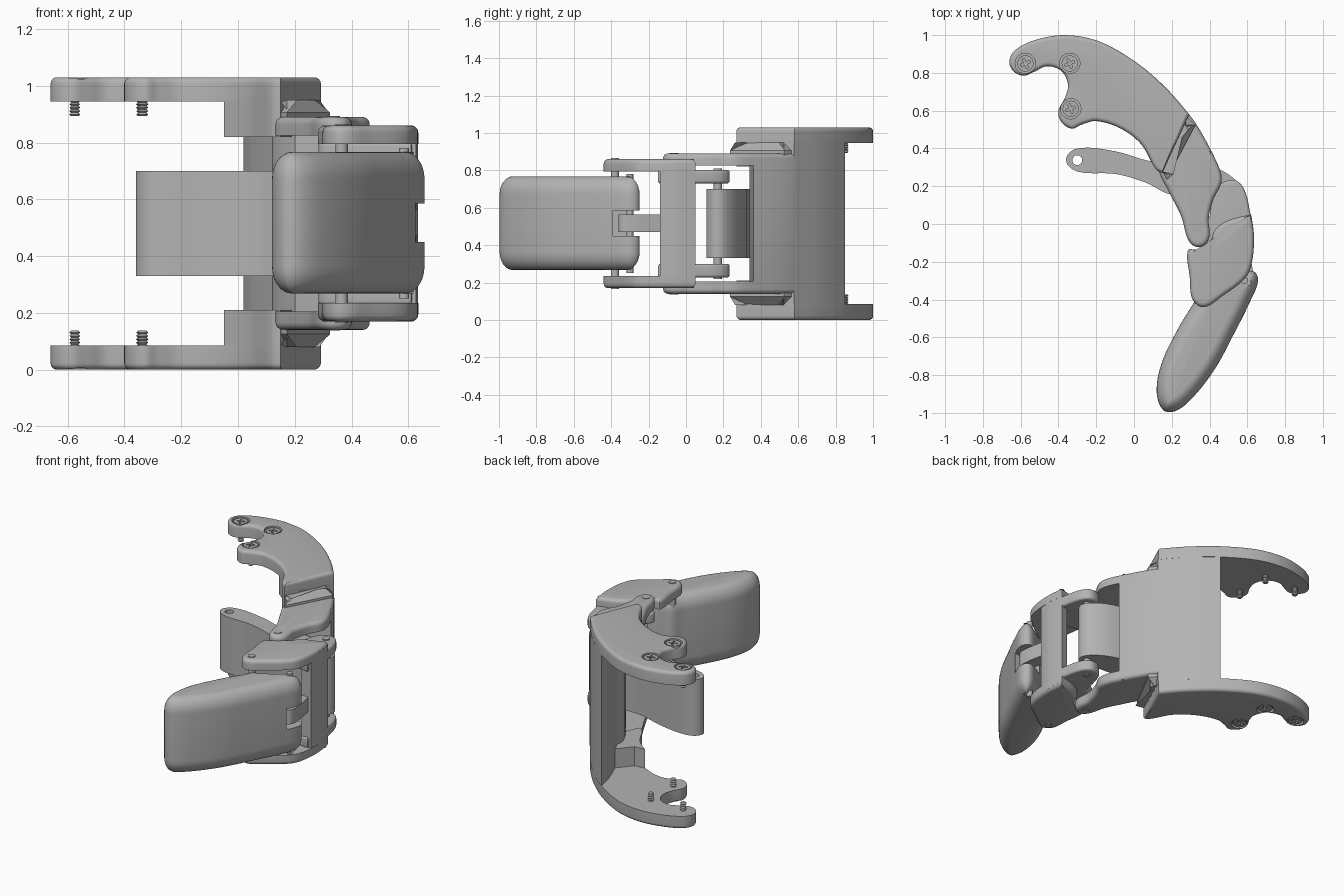
import bpy, bmesh, math
from mathutils import Vector, Matrix

if "Cube" in bpy.data.objects:
    bpy.data.objects.remove(bpy.data.objects["Cube"])

HEIGHT = 1.03
C = 1  # third value of an outline point: marks a sharp corner

grey = bpy.data.materials.new("machined_grey")
grey.use_nodes = True
colour = (0.45, 0.45, 0.45, 1)
grey.diffuse_color = colour
grey.node_tree.nodes["Principled BSDF"].inputs["Base Color"].default_value = colour


def smooth_outline(points, steps=6):
    """Closed smooth curve through the points; corners stay sharp."""
    n = len(points)
    pos = [Vector(p[:2]) for p in points]
    tan = [Vector((0, 0)) if len(points[i]) > 2 else
           (pos[(i + 1) % n] - pos[i - 1]).normalized() for i in range(n)]
    out = []
    for i in range(n):
        j = (i + 1) % n
        a, b = pos[i], pos[j]
        d = (b - a).length
        for k in range(steps):
            t = k / steps
            h = t * t * (3 - 2 * t)
            out.append(a * (1 - h) + b * h + tan[i] * d * t * (1 - t) ** 2
                       - tan[j] * d * t * t * (1 - t))
    area = sum(out[i - 1].cross(out[i]) for i in range(len(out)))
    return out if area > 0 else out[::-1]


def inset(loop, amount):
    res = []
    for i, p in enumerate(loop):
        e1 = (p - loop[i - 1]).normalized()
        e2 = (loop[(i + 1) % len(loop)] - p).normalized()
        n1, n2 = Vector((-e1.y, e1.x)), Vector((-e2.y, e2.x))
        res.append(p + (n1 + n2) / max(0.5, 1 + n1.dot(n2)) * amount)
    return res


def finish(name, bm):
    bmesh.ops.recalc_face_normals(bm, faces=bm.faces)
    mesh = bpy.data.meshes.new(name)
    bm.to_mesh(mesh)
    bm.free()
    mesh.materials.append(grey)
    ob = bpy.data.objects.new(name, mesh)
    bpy.context.collection.objects.link(ob)
    return ob


def stack(name, rings):
    """Skin a stack of equal rings given as (loop, z) and cap the ends."""
    bm = bmesh.new()
    rows = [[bm.verts.new((p.x, p.y, z)) for p in loop] for loop, z in rings]
    n = len(rows[0])
    for a, b in zip(rows, rows[1:]):
        for i in range(n):
            j = (i + 1) % n
            bm.faces.new((a[i], a[j], b[j], b[i]))
    bm.faces.new(rows[0][::-1])
    bm.faces.new(rows[-1])
    return finish(name, bm)


def prism(name, points, z0, z1, top=0.0, bottom=0.0, rise=1.0, segs=5):
    """Extruded outline with optional rounded top and bottom rims."""
    loop = smooth_outline(points)
    rings = []
    angles = [math.pi / 2 * k / segs for k in range(segs + 1)]
    for a in (angles if bottom else []):
        rings.append((inset(loop, bottom * (1 - math.sin(a))),
                      z0 + bottom * rise * (1 - math.cos(a))))
    if not bottom:
        rings.append((loop, z0))
    for a in (angles if top else []):
        rings.append((inset(loop, top * (1 - math.cos(a))),
                      z1 - top * rise * (1 - math.sin(a))))
    if not top:
        rings.append((loop, z1))
    return stack(name, rings)


def circle(x, y, r, n=24):
    return [Vector((x + r * math.cos(2 * math.pi * k / n),
                    y + r * math.sin(2 * math.pi * k / n))) for k in range(n)]


def rod(name, x, y, r, z0, z1):
    return stack(name, [(circle(x, y, r), z0), (circle(x, y, r), z1)])


def box(name, x0, x1, y0, y1, z0, z1, turn=0):
    bm = bmesh.new()
    mid = Vector(((x0 + x1) / 2, (y0 + y1) / 2, (z0 + z1) / 2))
    m = Matrix.Translation(mid) @ Matrix.Rotation(turn, 4, "Z") @ Matrix.Diagonal(
        (x1 - x0, y1 - y0, z1 - z0, 1))
    bmesh.ops.create_cube(bm, size=1, matrix=m)
    return finish(name, bm)


def cut(ob, cutter):
    mod = ob.modifiers.new("cut", "BOOLEAN")
    mod.operation, mod.solver, mod.object = "DIFFERENCE", "EXACT", cutter
    deps = bpy.context.evaluated_depsgraph_get()
    mesh = bpy.data.meshes.new_from_object(ob.evaluated_get(deps))
    ob.modifiers.clear()
    ob.data = mesh
    bpy.data.objects.remove(cutter)


def mirrored(ob):
    """Name the part upper and add its lower twin."""
    base = ob.name
    ob.name = "upper_" + base
    twin = ob.copy()
    twin.data = ob.data.copy()
    twin.name = "lower_" + base
    twin.data.transform(Matrix.Translation((0, 0, HEIGHT)) @ Matrix.Diagonal((1, 1, -1, 1)))
    twin.data.flip_normals()
    bpy.context.collection.objects.link(twin)


# Bracket: hooked mounting plate with three countersunk screws
SCREWS = [(-0.575, 0.85), (-0.34, 0.85), (-0.335, 0.61)]
plate = prism("mount_plate", [
    (-0.66, 0.86), (-0.63, 0.92), (-0.52, 0.975), (-0.36, 1.0), (-0.18, 0.965), (0.02, 0.85),
    (0.18, 0.71), (0.292, 0.58, C), (0.15, 0.27, C), (0.115, 0.29), (0.04, 0.42), (-0.07, 0.505),
    (-0.2, 0.545), (-0.28, 0.525), (-0.33, 0.505), (-0.385, 0.54), (-0.4, 0.6),
    (-0.365, 0.67), (-0.35, 0.74), (-0.385, 0.81), (-0.46, 0.835), (-0.53, 0.805),
    (-0.585, 0.785), (-0.64, 0.81)], 0.945, HEIGHT, top=0.022)
for x, y in SCREWS:
    cut(plate, rod("cutter", x, y, 0.054, HEIGHT - 0.02, HEIGHT + 0.05))
mirrored(plate)

for i, (x, y) in enumerate(SCREWS):
    head = rod(f"screw_head_{i}", x, y, 0.043, 0.99, HEIGHT - 0.004)
    for turn in (0.4, 0.4 + math.pi / 2):
        cut(head, box("cutter", x - 0.027, x + 0.027, y - 0.006, y + 0.006, 1.005, 1.06, turn))
    mirrored(head)
    thread = [(circle(x, y, 0.019 if k % 2 else 0.013, 16), 0.893 + 0.006 * k)
              for k in range(11)]
    mirrored(stack(f"screw_thread_{i}", thread))

# Bracket: inner block, sloped shoulder and stepped-in arm
mirrored(prism("bracket_block", [
    (-0.05, 0.498, C), (0.02, 0.505, C), (0.1, 0.6, C), (0.18, 0.7, C), (0.292, 0.578, C),
    (0.15, 0.27, C), (0.115, 0.29), (0.04, 0.42)], 0.82, 0.96))
mirrored(prism("shoulder", [
    (0.12, 0.34, C), (0.172, 0.235, C), (0.325, 0.523, C), (0.25, 0.6, C)],
    0.85, 0.95, top=0.045, segs=1))
mirrored(prism("bracket_arm", [
    (0.13, 0.3), (0.18, 0.69, C), (0.3, 0.57), (0.42, 0.365), (0.46, 0.27), (0.46, 0.21),
    (0.42, 0.13), (0.395, 0.03), (0.4, -0.06), (0.375, -0.11), (0.325, -0.12),
    (0.285, -0.08), (0.25, 0.04), (0.185, 0.17)], 0.825, 0.89, top=0.025))

# Bracket: back wall, full height behind the step and lower in front of it
prism("back_wall", [
    (0.02, 0.85, C), (0.1, 0.785), (0.18, 0.71), (0.292, 0.58, C), (0.16, 0.45, C),
    (0.05, 0.72)], 0.08, 0.95)
prism("front_wall", [
    (0.18, 0.705, C), (0.3, 0.57), (0.365, 0.47), (0.423, 0.36, C), (0.2, 0.34, C),
    (0.12, 0.5)], 0.14, 0.89, top=0.025, bottom=0.025)

# Curved inner link with its hole
link = prism("inner_link", [
    (-0.36, 0.34), (-0.3, 0.4), (-0.1, 0.385), (0.1, 0.33), (0.3, 0.325), (0.45, 0.29),
    (0.55, 0.22), (0.57, 0.16), (0.52, 0.11), (0.45, 0.13), (0.32, 0.14), (0.18, 0.16),
    (0.06, 0.22), (-0.1, 0.265), (-0.3, 0.278)], 0.33, 0.70)
cut(link, rod("cutter", -0.3, 0.338, 0.026, 0.2, 0.9))

# Middle segment: cheeks, lugs and outer wall
mirrored(prism("middle_cheek", [
    (0.285, -0.14), (0.33, -0.135), (0.39, -0.12), (0.43, -0.03), (0.5, 0.02), (0.62, 0.05, C),
    (0.635, -0.06), (0.625, -0.2), (0.59, -0.285), (0.47, -0.38), (0.37, -0.44),
    (0.31, -0.4), (0.295, -0.28)], 0.795, 0.86, top=0.025))
mirrored(prism("middle_lug", [
    (0.44, 0.19), (0.48, 0.225), (0.54, 0.23), (0.585, 0.18), (0.615, 0.06), (0.63, -0.05),
    (0.61, -0.15, C), (0.5, -0.14), (0.36, -0.12), (0.285, -0.08), (0.32, -0.02),
    (0.39, 0.02), (0.41, 0.1)], 0.73, 0.803, top=0.015, bottom=0.015))
prism("middle_wall", [
    (0.62, 0.05, C), (0.635, -0.06), (0.627, -0.14, C), (0.56, -0.14, C), (0.565, 0.035, C)],
    0.19, 0.84)

# Hinge pins
rod("rear_pin", 0.52, 0.17, 0.022, 0.22, 0.81)
rod("front_pin", 0.365, -0.38, 0.022, 0.165, 0.865)
rod("drive_pin", 0.585, -0.3, 0.018, 0.25, 0.78)
mirrored(rod("arm_pin", 0.335, -0.065, 0.024, 0.74, 0.893))

# Drive tongue between the middle segment and the fingertip
prism("drive_tongue", [
    (0.635, -0.31), (0.61, -0.36), (0.565, -0.33), (0.53, -0.15), (0.52, -0.03, C),
    (0.58, -0.03, C), (0.61, -0.15)], 0.47, 0.565)

# Rounded fingertip, notched for the tongue
tip = prism("fingertip", [
    (0.63, -0.25), (0.657, -0.3), (0.615, -0.41), (0.53, -0.58), (0.43, -0.765), (0.31, -0.92),
    (0.22, -0.99), (0.155, -0.985), (0.12, -0.89), (0.145, -0.74), (0.23, -0.56),
    (0.315, -0.42), (0.36, -0.35), (0.46, -0.33), (0.56, -0.27)],
    0.268, 0.767, top=0.07, bottom=0.07, rise=1.35, segs=8)
cut(tip, box("cutter", 0.5, 0.75, -0.39, -0.1, 0.45, 0.585))

# Smooth shading with crisp edges
for ob in bpy.context.view_layer.objects:
    is_part = ob.type == "MESH" and grey.name in ob.data.materials
    ob.select_set(is_part)
    if is_part:
        bpy.context.view_layer.objects.active = ob
bpy.ops.object.shade_smooth_by_angle(angle=math.radians(35))
